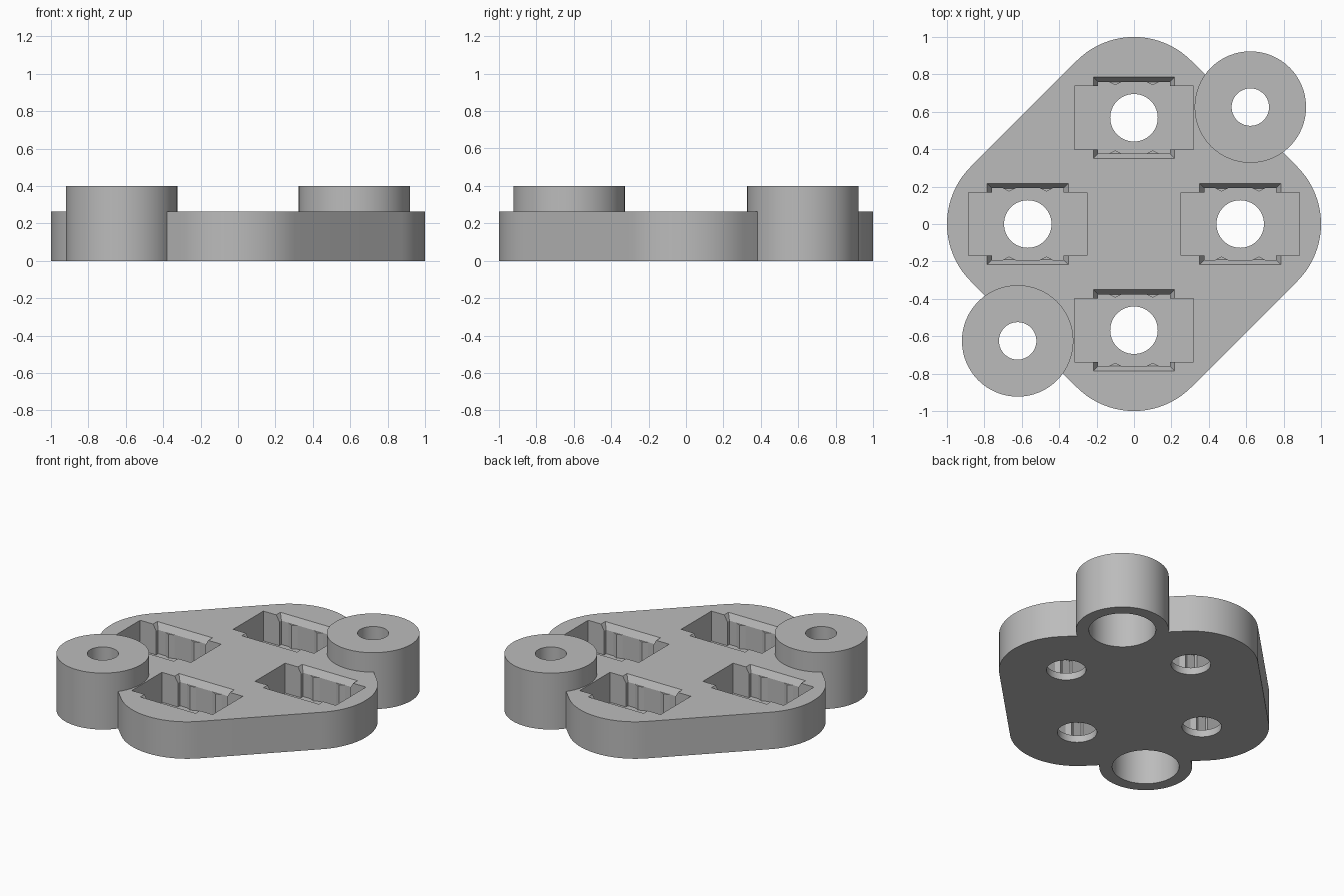
import bpy
import bmesh
from math import cos, sin, pi, radians

if "Cube" in bpy.data.objects:
    bpy.data.objects.remove(bpy.data.objects["Cube"])

TOP = 0.262        # plate thickness
BOSS_TOP = 0.4
FLOOR = 0.05       # floor under each socket
REACH = 0.568      # socket distance from the centre

grey = bpy.data.materials.new("plain grey")
grey.use_nodes = True
grey.diffuse_color = (0.5, 0.5, 0.5, 1)
grey.node_tree.nodes["Principled BSDF"].inputs["Base Color"].default_value = (0.5, 0.5, 0.5, 1)


def arc(x, y, r, start=0, sweep=360, n=64):
    """Points along an arc; a full turn leaves out the repeated end point."""
    count = n if sweep == 360 else n + 1
    return [(x + r * cos(radians(start + sweep * i / n)),
             y + r * sin(radians(start + sweep * i / n))) for i in range(count)]


def rect(x, y, w, d):
    return [(x - w, y - d), (x + w, y - d), (x + w, y + d), (x - w, y + d)]


def loft(name, low, z0, z1, high=None):
    """Solid between a lower and an upper outline."""
    bm = bmesh.new()
    a = [bm.verts.new((x, y, z0)) for x, y in low]
    b = [bm.verts.new((x, y, z1)) for x, y in (high or low)]
    bm.faces.new(a[::-1])
    bm.faces.new(b)
    for i in range(len(a)):
        j = (i + 1) % len(a)
        bm.faces.new((a[i], a[j], b[j], b[i]))
    mesh = bpy.data.meshes.new(name)
    bm.to_mesh(mesh)
    bm.free()
    mesh.materials.append(grey)
    ob = bpy.data.objects.new(name, mesh)
    bpy.context.collection.objects.link(ob)
    return ob


def combine(target, tool, operation):
    """Apply a boolean and throw the tool away."""
    mod = target.modifiers.new("cut", "BOOLEAN")
    mod.operation = operation
    mod.solver = "EXACT"
    mod.object = tool
    bpy.context.view_layer.objects.active = target
    bpy.ops.object.modifier_apply(modifier=mod.name)
    bpy.data.objects.remove(tool)


def socket_outline(cx, cy):
    """Square with two small ribs standing in from the front and back walls."""
    half, rib, depth = 0.192, 0.035, 0.018
    front = [(-half, -half)]
    for x in (-0.1, 0.1):
        front += [(x - rib, -half), (x, depth - half), (x + rib, -half)]
    front.append((half, -half))
    back = [(-x, -y) for x, y in front]
    return [(cx + x, cy + y) for x, y in front + back]


# Rounded diamond plate
outline = []
for quarter in range(4):
    a = quarter * 90
    outline += arc(REACH * cos(radians(a)), REACH * sin(radians(a)), 1 - REACH, a - 45, 90, 20)
plate = loft("mounting_plate", outline, 0, TOP)

# Screw bosses with a wide bore below and a narrow one above
bosses = [(0.622, 0.625), (-0.622, -0.625)]
for x, y in bosses:
    combine(plate, loft("boss", arc(x, y, 0.298), 0, BOSS_TOP), "UNION")
for x, y in bosses:
    combine(plate, loft("wide_bore", arc(x, y, 0.215), -0.1, 0.3), "DIFFERENCE")
    combine(plate, loft("screw_hole", arc(x, y, 0.1), 0.2, 0.5), "DIFFERENCE")

# Four sockets: slot, ribbed square, chamfered rim, round hole through the floor
for quarter in range(4):
    x, y = REACH * cos(quarter * pi / 2), REACH * sin(quarter * pi / 2)
    rim = TOP - 0.045
    for tool in (
        loft("slot", rect(x, y, 0.317, 0.169), FLOOR, TOP + 0.1),
        loft("ribbed_square", socket_outline(x, y), FLOOR, rim + 0.002),
        loft("rim", rect(x, y, 0.19, 0.19), rim, TOP + 0.009, rect(x, y, 0.222, 0.222)),
        loft("floor_hole", arc(x, y, 0.127), -0.1, 0.2),
    ):
        combine(plate, tool, "DIFFERENCE")

bpy.ops.object.select_all(action="DESELECT")
plate.select_set(True)
bpy.context.view_layer.objects.active = plate
bpy.ops.object.shade_smooth_by_angle(angle=radians(25))
